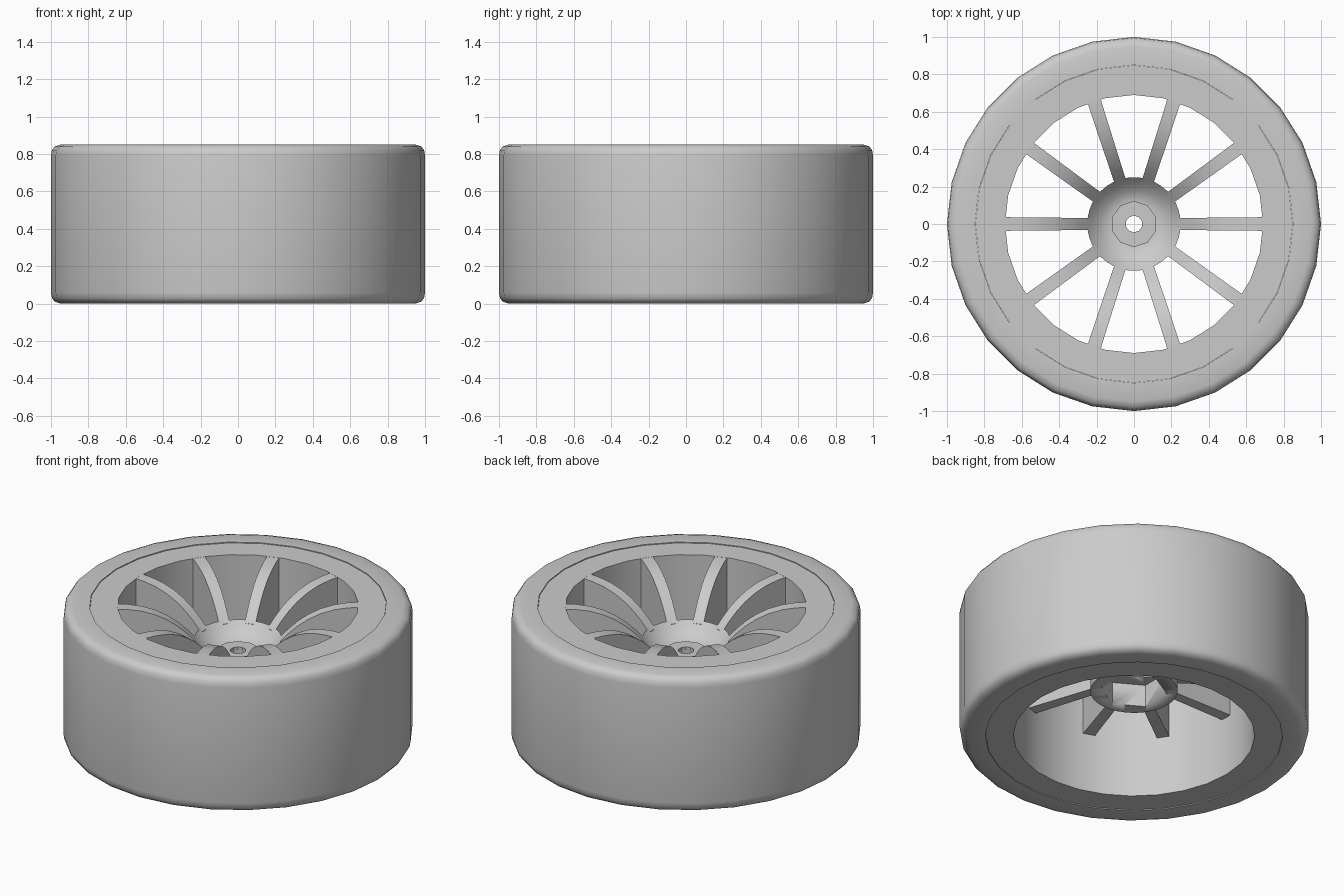
import bpy
import bmesh
from math import pi, sin, cos, radians

if "Cube" in bpy.data.objects:
    bpy.data.objects.remove(bpy.data.objects["Cube"])

grey = bpy.data.materials.new("mid_grey")
grey.use_nodes = True
grey.diffuse_color = (0.6, 0.6, 0.6, 1)
grey.node_tree.nodes["Principled BSDF"].inputs["Base Color"].default_value = (0.6, 0.6, 0.6, 1)

SEGMENTS = 28


def finish(name, bm, angle=35):
    bmesh.ops.recalc_face_normals(bm, faces=bm.faces)
    mesh = bpy.data.meshes.new(name)
    bm.to_mesh(mesh)
    bm.free()
    mesh.materials.append(grey)
    ob = bpy.data.objects.new(name, mesh)
    bpy.context.collection.objects.link(ob)
    bpy.ops.object.select_all(action="DESELECT")
    ob.select_set(True)
    bpy.context.view_layer.objects.active = ob
    bpy.ops.object.shade_smooth_by_angle(angle=radians(angle))
    return ob


def bridge(bm, rings):
    """Join a closed loop of equal vertex rings into a ring-shaped solid."""
    for a, b in zip(rings, rings[1:] + rings[:1]):
        n = len(a)
        for i in range(n):
            j = (i + 1) % n
            bm.faces.new((a[i], a[j], b[j], b[i]))


def ring(bm, r, z, n):
    return [bm.verts.new((r * sin(2 * pi * i / n), r * cos(2 * pi * i / n), z)) for i in range(n)]


def lathe(name, profile, n=SEGMENTS):
    bm = bmesh.new()
    bridge(bm, [ring(bm, r, z, n) for r, z in profile])
    return finish(name, bm)


# Tyre with rounded shoulders
tyre = [(0.85, 0), (0.95, 0), (0.98, 0.01), (0.995, 0.03), (1, 0.06)]
lathe("tyre", tyre + [(r, 0.85 - z) for r, z in reversed(tyre)])

# Rim barrel with an open straight bore
lathe("rim", [(0.69, 0.005), (0.849, 0.005), (0.849, 0.845), (0.69, 0.845)])

# Hub: dished top, centre bore, hexagonal socket underneath
hub = lathe("hub", [(0.045, 0.30), (0.25, 0.30), (0.25, 0.64), (0.22, 0.605),
                    (0.18, 0.573), (0.15, 0.557), (0.12, 0.55), (0.045, 0.55)], 40)
bm = bmesh.new()
bmesh.ops.create_cone(bm, cap_ends=True, segments=6, radius1=0.19, radius2=0.19, depth=0.32)
bmesh.ops.translate(bm, verts=bm.verts, vec=(0, 0, 0.28))
socket = finish("hex_socket_cutter", bm)
socket.hide_render = True
cut = hub.modifiers.new("socket", "BOOLEAN")
cut.object = socket
cut.solver = "EXACT"
bpy.context.view_layer.objects.active = hub
bpy.ops.object.modifier_apply(modifier=cut.name)
bpy.data.objects.remove(socket)

# Raised seat around the axle hole
lathe("axle_seat", [(0.045, 0.545), (0.123, 0.545), (0.123, 0.563), (0.045, 0.563)], 10)

# Ten spokes: flat underneath, top edge sweeping down to the hub
SWEEP = [(0.235, 0.625), (0.25, 0.64), (0.29, 0.683), (0.34, 0.728), (0.40, 0.770),
         (0.47, 0.805), (0.55, 0.830), (0.63, 0.842), (0.71, 0.845)]
for k in range(10):
    bm = bmesh.new()
    rows = []
    a = k * pi / 5
    for r, z in SWEEP:
        half = 0.032 + 0.01 * (r - 0.25)
        rows.append([bm.verts.new((r * cos(a) - s * sin(a), r * sin(a) + s * cos(a), h))
                     for s, h in ((-half, 0.38), (half, 0.38), (half, z), (-half, z))])
    for p, q in zip(rows, rows[1:]):
        for i in range(4):
            j = (i + 1) % 4
            bm.faces.new((p[i], p[j], q[j], q[i]))
    bm.faces.new(rows[0])
    bm.faces.new(rows[-1])
    finish(f"spoke_{k + 1}", bm)
